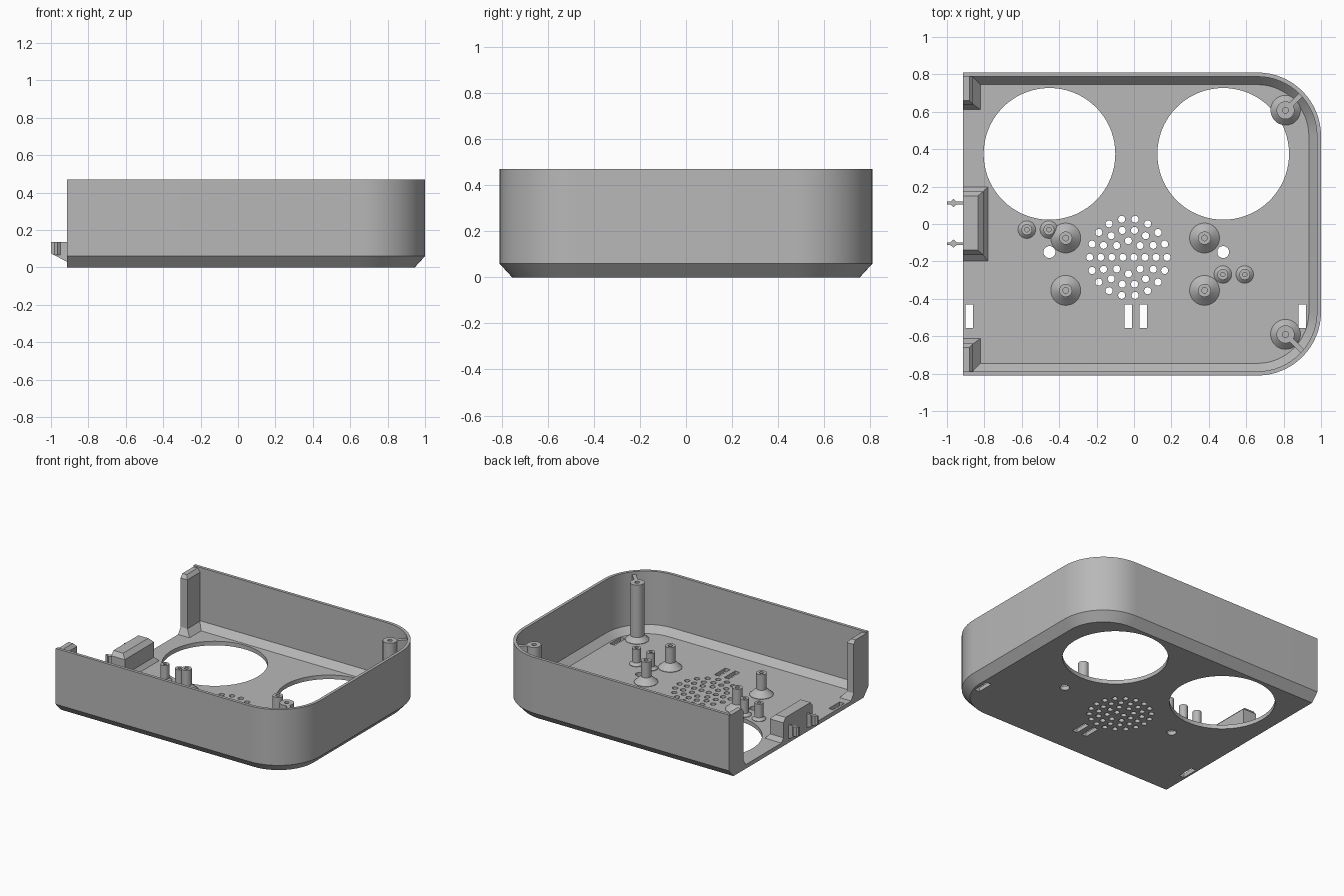
import bpy, bmesh, math

if "Cube" in bpy.data.objects:
    bpy.data.objects.remove(bpy.data.objects["Cube"], do_unlink=True)

grey = bpy.data.materials.new("plain grey")
grey.use_nodes = True
colour = (0.48, 0.48, 0.48, 1)
grey.diffuse_color = colour
grey.node_tree.nodes["Principled BSDF"].inputs["Base Color"].default_value = colour

LEFT, RIGHT, HALF, TOP, FLOOR = -0.915, 1.0, 0.81, 0.47, 0.03
CORNER = 0.34


def finish(name, bm, smooth=True):
    bmesh.ops.recalc_face_normals(bm, faces=bm.faces)
    mesh = bpy.data.meshes.new(name)
    bm.to_mesh(mesh)
    bm.free()
    mesh.materials.append(grey)
    ob = bpy.data.objects.new(name, mesh)
    bpy.context.collection.objects.link(ob)
    if smooth:
        shade(ob)
    return ob


def shade(ob):
    bpy.ops.object.select_all(action="DESELECT")
    ob.select_set(True)
    bpy.context.view_layer.objects.active = ob
    bpy.ops.object.shade_smooth_by_angle(angle=math.radians(25))


def loft(bm, rows, closed=True):
    """Join rows of points with quads and cap the first and last row."""
    rings = [[bm.verts.new(p) for p in row] for row in rows]
    n = len(rings[0])
    for a, b in zip(rings, rings[1:]):
        for i in range(n if closed else n - 1):
            j = (i + 1) % n
            bm.faces.new((a[i], a[j], b[j], b[i]))
    bm.faces.new(rings[0])
    bm.faces.new(rings[-1])
    return rings


def circle(x, y, r, z, n=32):
    return [(x + r * math.cos(math.tau * i / n), y + r * math.sin(math.tau * i / n), z)
            for i in range(n)]


def rect(x0, x1, y0, y1, z):
    return [(x0, y0, z), (x1, y0, z), (x1, y1, z), (x0, y1, z)]


def outline(inset, z, steps=16):
    """Open path round the three walled sides, with two rounded corners."""
    r, cx, cy = CORNER - inset, RIGHT - CORNER, HALF - CORNER
    quarter = [i * math.pi / 2 / steps for i in range(steps + 1)]
    front = [(cx + r * math.sin(a), -cy - r * math.cos(a), z) for a in quarter]
    back = [(x, -y, z) for x, y, z in reversed(front)]
    return [(LEFT, inset - HALF, z)] + front + back + [(LEFT, HALF - inset, z)]


# Tray: floor, chamfered lower edge and thin walls, open on one side
bm = bmesh.new()
rings = loft(bm, [outline(0.055, 0), outline(0, 0.06), outline(0, TOP),
                  outline(0.022, TOP), outline(0.022, 0.078), outline(0.065, FLOOR)],
             closed=False)
bm.faces.new([r[0] for r in rings] + [r[-1] for r in reversed(rings)])
tray = finish("tray", bm, smooth=False)

# Cutters: fan openings, speaker grille, small holes and strap slots
bm = bmesh.new()


def drill(x, y, r, n):
    loft(bm, [circle(x, y, r, -0.1, n), circle(x, y, r, 0.1, n)])


for x in (-0.452, 0.477):
    drill(x, 0.375, 0.352, 72)
    drill(x, -0.15, 0.032, 24)
for ring, count in enumerate((2, 8, 14, 18)):
    radius = 0.0295 + 0.059 * ring
    for i in range(count):
        a = math.tau * i / count
        drill(-0.03 + radius * math.cos(a), -0.178 + radius * math.sin(a), 0.019, 16)
for x in (-0.88, -0.03, 0.05, 0.9):
    loft(bm, [rect(x - 0.02, x + 0.02, -0.555, -0.43, z) for z in (-0.1, 0.1)])
cutter = finish("cutter", bm, smooth=False)
cutter.hide_render = True

mod = tray.modifiers.new("openings", "BOOLEAN")
mod.operation = "DIFFERENCE"
mod.solver = "EXACT"
mod.object = cutter
bpy.context.view_layer.objects.active = tray
bpy.ops.object.modifier_apply(modifier=mod.name)
bpy.data.objects.remove(cutter, do_unlink=True)
shade(tray)


# Screw pillars with flared feet and blind screw holes
def pillar(name, x, y, foot, shaft, hole, flare, top):
    bm = bmesh.new()
    profile = [(foot, FLOOR - 0.005), (foot, FLOOR + 0.003), (shaft, FLOOR + flare),
               (shaft, top), (hole, top), (hole, top - 0.08)]
    loft(bm, [circle(x, y, r, z) for r, z in profile])
    finish(name, bm)


for x in (-0.365, 0.377):
    for y in (-0.075, -0.355):
        pillar("board_standoff", x, y, 0.08, 0.035, 0.015, 0.045, 0.19)
for x, y in ((-0.573, -0.03), (-0.455, -0.03), (0.475, -0.27), (0.592, -0.27)):
    pillar("small_standoff", x, y, 0.047, 0.029, 0.012, 0.02, 0.15)

# Corner screw pillars, each tied to the wall by a diagonal rib
for side, y in ((1, 0.608), (-1, -0.59)):
    pillar("corner_pillar", 0.81, y, 0.08, 0.048, 0.016, 0.035, 0.45)
    bm = bmesh.new()
    d, w = 0.7071, 0.013
    near, far = 0.04, 0.13
    plan = [(near, -w), (far, -w), (far, w), (near, w)]
    loft(bm, [[(0.81 + d * (u - v), y + side * d * (u + v), z) for u, v in plan]
              for z in (0.08, 0.45)])
    finish("corner_rib", bm, smooth=False)

# End posts at the open side
for side in (1, -1):
    bm = bmesh.new()
    rows = [rect(LEFT, -0.82, 0.61, 0.775, 0.028), rect(LEFT, -0.86, 0.64, 0.795, 0.075),
            rect(LEFT, -0.86, 0.64, 0.795, 0.435), rect(LEFT, -0.88, 0.66, 0.795, 0.46)]
    loft(bm, [[(x, side * y, z) for x, y, z in row] for row in rows])
    finish("end_post", bm, smooth=False)

# Connector housing at the middle of the open side
bm = bmesh.new()
loft(bm, [rect(LEFT, -0.78, -0.2, 0.2, 0.028), rect(LEFT, -0.805, -0.165, 0.175, 0.06),
          rect(LEFT, -0.805, -0.165, 0.175, 0.17), rect(LEFT, -0.835, -0.14, 0.15, 0.2)])
finish("connector_housing", bm, smooth=False)

# Snap clips with barbs
for y in (0.112, -0.105):
    bm = bmesh.new()
    side_view = [(-0.9, 0.03), (LEFT, 0.03), (-1, 0.075), (-1, 0.135), (-0.9, 0.135)]
    loft(bm, [[(x, y + t, z) for x, z in side_view] for t in (-0.007, 0.007)])
    finish("snap_clip", bm, smooth=False)
    bm = bmesh.new()
    plan = [(-0.99, 0), (-0.965, -0.022), (-0.94, 0), (-0.965, 0.022)]
    loft(bm, [[(x, y + v, z) for x, v in plan] for z in (0.065, 0.135)])
    finish("clip_barb", bm, smooth=False)
